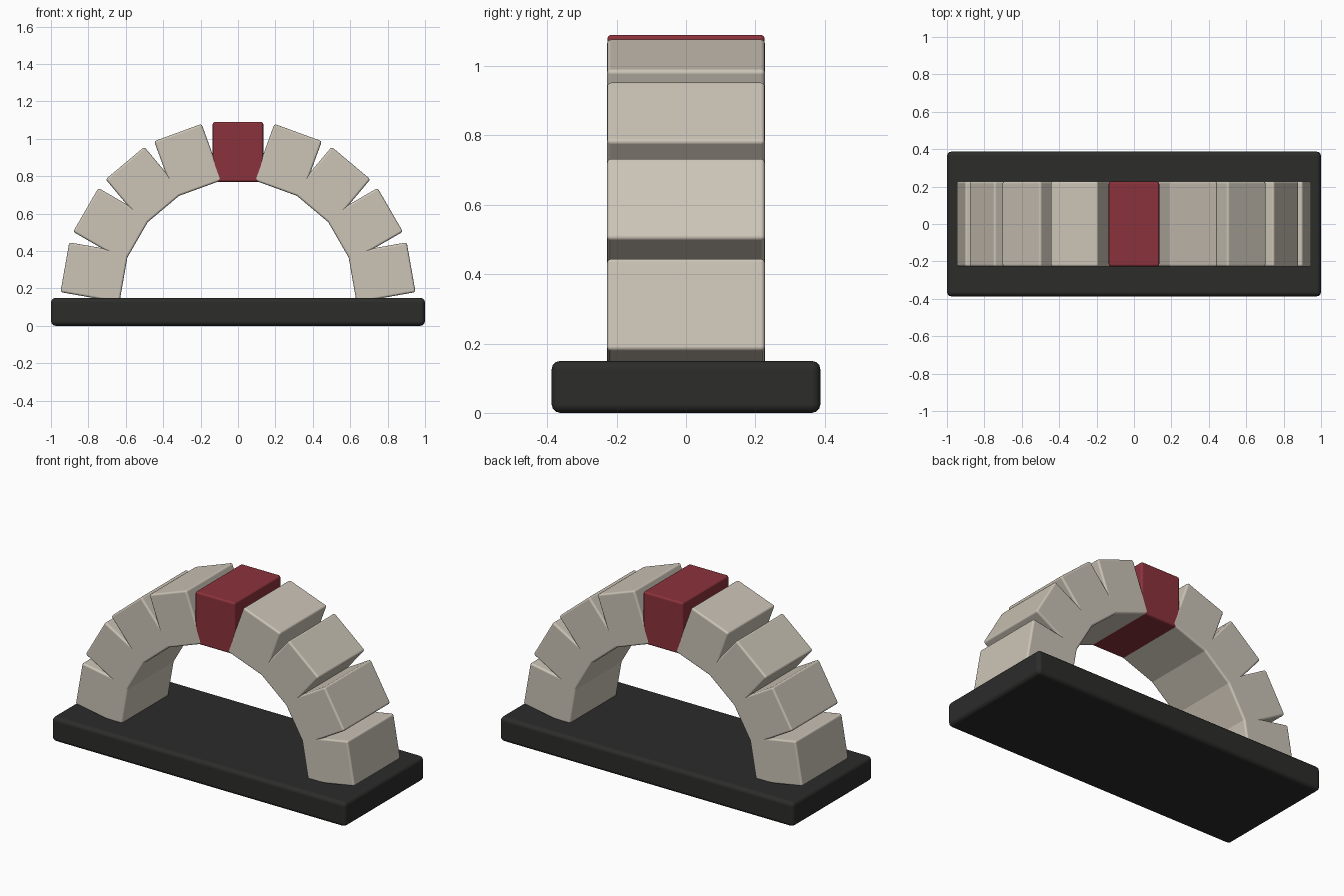
import bpy
from math import radians, cos, sin

if "Cube" in bpy.data.objects:
    bpy.data.objects.remove(bpy.data.objects["Cube"])


def material(name, rgb):
    m = bpy.data.materials.new(name)
    m.diffuse_color = (*rgb, 1)
    m.use_nodes = True
    m.node_tree.nodes["Principled BSDF"].inputs["Base Color"].default_value = m.diffuse_color
    return m


def rounded_box(name, size, loc, mat, bevel, segments=3, tilt=0.0):
    bpy.ops.mesh.primitive_cube_add(size=1, location=loc)
    ob = bpy.context.object
    ob.name = name
    ob.scale = size
    bpy.ops.object.transform_apply(location=False, rotation=False, scale=True)
    ob.rotation_euler.y = tilt
    ob.data.materials.append(mat)
    bpy.ops.object.shade_smooth_by_angle(angle=radians(40))
    mod = ob.modifiers.new("bevel", 'BEVEL')
    mod.width = bevel
    mod.segments = segments
    mod.harden_normals = True
    # keep the bevel ahead of any smoothing modifier
    ob.modifiers.move(len(ob.modifiers) - 1, 0)
    return ob


stone = material("stone", (0.60, 0.55, 0.47))
red = material("red_stone", (0.26, 0.032, 0.045))
dark = material("dark_base", (0.025, 0.025, 0.024))

# Base slab
BASE_H = 0.15
rounded_box("base", (2.0, 0.775, BASE_H), (0, 0, BASE_H / 2), dark, 0.025)

# Arch blocks: overlapping boxes every 20 degrees around the arch centre
MID_R, THICK, WIDTH, DEPTH = 0.78, 0.32, 0.27, 0.455


def arch_block(name, degrees, mat, depth):
    a = radians(degrees)
    loc = (MID_R * cos(a), 0, BASE_H + MID_R * sin(a))
    rounded_box(name, (THICK, depth, WIDTH), loc, mat, 0.012, tilt=-a)


for i in range(4):
    arch_block(f"right_stone_{i + 1}", 10 + 20 * i, stone, DEPTH)
    arch_block(f"left_stone_{i + 1}", 170 - 20 * i, stone, DEPTH)

# Keystone, a hair shallower so its neighbours cover its lower corners
arch_block("keystone", 90, red, DEPTH - 0.002)
